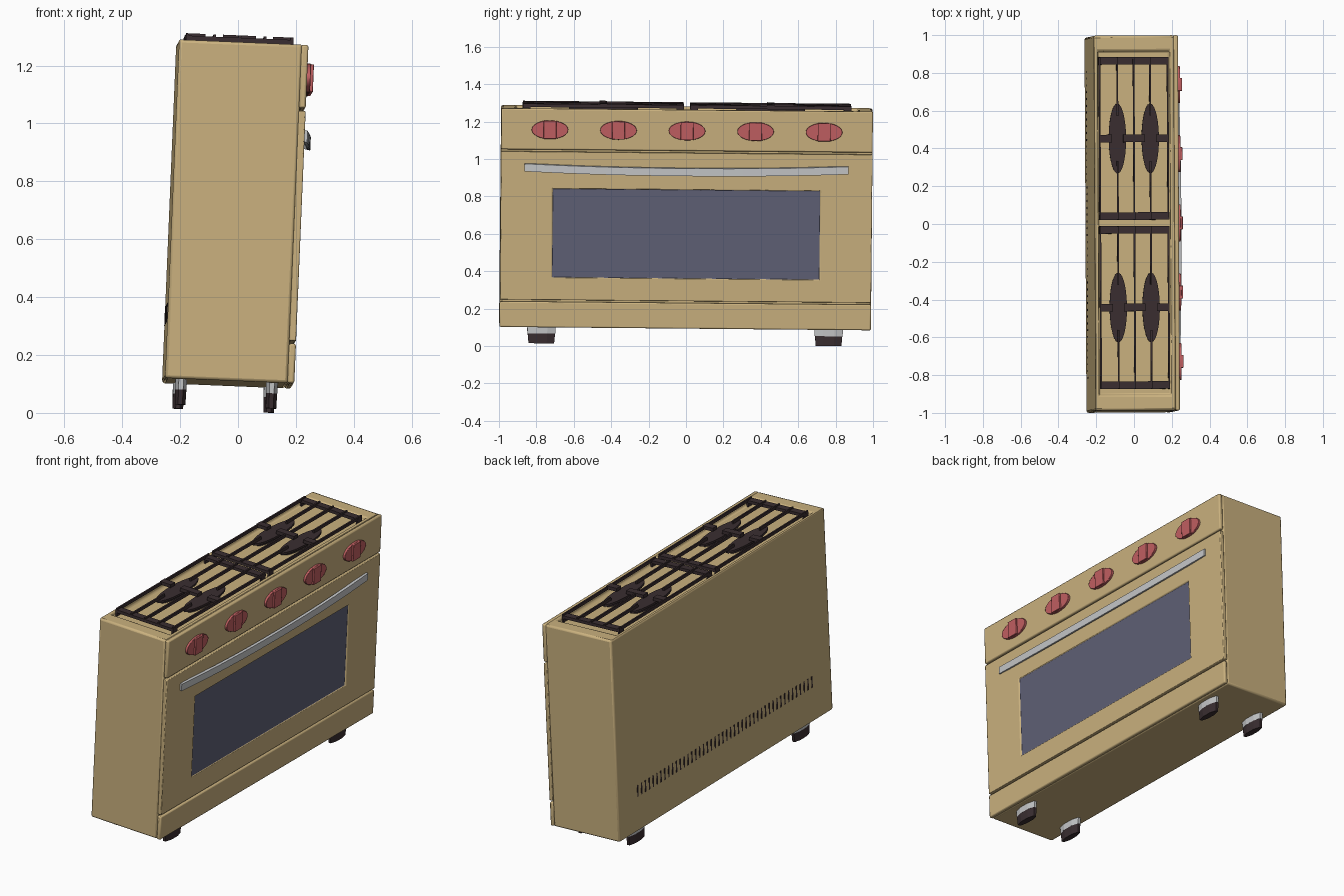
import bpy, bmesh, math
from mathutils import Matrix, Vector

if "Cube" in bpy.data.objects:
    bpy.data.objects.remove(bpy.data.objects["Cube"])


def material(name, rgb):
    m = bpy.data.materials.new(name)
    m.diffuse_color = (*rgb, 1)
    m.use_nodes = True
    m.node_tree.nodes["Principled BSDF"].inputs["Base Color"].default_value = m.diffuse_color
    return m


TAN = material("tan_enamel", (0.59, 0.44, 0.21))
GLASS = material("dark_glass", (0.115, 0.118, 0.18))
RED = material("red_knob", (0.53, 0.115, 0.12))
IRON = material("dark_iron", (0.042, 0.027, 0.03))
STEEL = material("steel", (0.56, 0.57, 0.58))
parts = []


def finish(name, bm, mats, bevel=0.0, smooth=True):
    bmesh.ops.recalc_face_normals(bm, faces=bm.faces)
    me = bpy.data.meshes.new(name)
    bm.to_mesh(me)
    bm.free()
    ob = bpy.data.objects.new(name, me)
    bpy.context.collection.objects.link(ob)
    for m in mats:
        me.materials.append(m)
    if bevel:
        b = ob.modifiers.new("bevel", "BEVEL")
        b.width, b.segments, b.limit_method = bevel, 2, "ANGLE"
    if smooth:
        bpy.context.view_layer.objects.active = ob
        ob.select_set(True)
        bpy.ops.object.shade_smooth_by_angle(angle=math.radians(35))
        ob.select_set(False)
    parts.append(ob)
    return ob


def add_box(bm, lo, hi):
    lo, hi = Vector(lo), Vector(hi)
    mat = Matrix.Translation((lo + hi) / 2) @ Matrix.Diagonal((*(hi - lo), 1))
    bmesh.ops.create_cube(bm, size=1, matrix=mat)


def add_disc(bm, centre, radii, depth, axis="Z", sides=32, taper=1.0):
    """Elliptic cylinder; radii are given along the two cross axes."""
    if axis == "X":   # radii = (y, z)
        mat = Matrix.Translation(centre) @ Matrix.Diagonal((1, *radii, 1)) @ Matrix.Rotation(math.pi / 2, 4, "Y")
    else:             # radii = (x, y)
        mat = Matrix.Translation(centre) @ Matrix.Diagonal((*radii, 1, 1)) @ Matrix.Rotation(math.pi / sides, 4, "Z")
    bmesh.ops.create_cone(bm, cap_ends=True, segments=sides, radius1=taper, radius2=1, depth=depth, matrix=mat)


def recessed_box(name, lo, hi, axis, rlo, rhi, depth, mats, bevel):
    """Box whose +axis face carries a rectangular recess; last material fills it."""
    bm = bmesh.new()
    add_box(bm, lo, hi)
    bm.normal_update()
    face = max(bm.faces, key=lambda f: f.normal[axis])
    bmesh.ops.inset_individual(bm, faces=[face], thickness=0.01)
    mid = face.calc_center_median()
    cross = [a for a in range(3) if a != axis]
    for v in face.verts:
        for a, l, h in zip(cross, rlo, rhi):
            v.co[a] = h if v.co[a] > mid[a] else l
    face = bmesh.ops.extrude_discrete_faces(bm, faces=[face])["faces"][0]
    for v in face.verts:
        v.co[axis] -= depth
    face.material_index = len(mats) - 1
    return finish(name, bm, mats, bevel)


HALF = 0.993
BACK, SEAM, FRONT = -0.232, 0.193, 0.215
BOTTOM, TOP = 0.103, 1.273

# Body with sunken cooktop
recessed_box("body", (BACK, -HALF, BOTTOM), (SEAM, HALF, TOP), 2,
             (-0.212, -0.91), (0.17, 0.91), 0.022, [TAN], 0.01)

# Front panels: drawer, door with window, control panel
for name, z0, z1 in (("lower_drawer", BOTTOM, 0.24), ("control_panel", 1.054, TOP)):
    bm = bmesh.new()
    add_box(bm, (SEAM - 0.002, -HALF, z0), (FRONT, HALF, z1))
    finish(name, bm, [TAN], 0.007)
recessed_box("oven_door", (SEAM - 0.002, -HALF, 0.25), (FRONT, HALF, 1.044), 0,
             (-0.716, 0.37), (0.716, 0.847), 0.008, [TAN, GLASS], 0.004)

# Bowed door handle: a flat strip swept along a shallow arc
bm = bmesh.new()
rings = []
N = 16
for i in range(N + 1):
    t = -1 + 2 * i / N
    bow = 1 - abs(t) ** 2.2
    x, z = FRONT + 0.004 + 0.016 * bow, 0.959 - 0.017 * bow
    rings.append([bm.verts.new((x + dx, t * 0.866, z + dz)) for dx, dz in
                  ((-0.008, 0.022), (0.006, 0.019), (0.006, -0.022), (-0.008, -0.019))])
for a, b in zip(rings, rings[1:]):
    for k in range(4):
        bm.faces.new((a[k], a[(k + 1) % 4], b[(k + 1) % 4], b[k]))
bm.faces.new(rings[0])
bm.faces.new(rings[-1])
finish("door_handle", bm, [STEEL])

# Control knobs with a vertical grip bar
for i in range(5):
    y = (i - 2) * 0.3665
    bm = bmesh.new()
    add_disc(bm, (FRONT + 0.006, y, 1.161), (0.098, 0.05), 0.014, "X")
    add_box(bm, (FRONT, y - 0.034, 1.113), (FRONT + 0.023, y + 0.034, 1.209))
    finish(f"knob_{i + 1}", bm, [RED], 0.002)

# Burners and grates, one set per side
BAR_X = (-0.203, -0.109, -0.022, 0.065, 0.158)
BURNER_X = (BAR_X[1], BAR_X[3])
for side, label in ((-1, "left"), (1, "right")):
    yc = side * 0.4475
    bm = bmesh.new()
    for x in BURNER_X:
        add_disc(bm, (x, yc, 1.259), (0.036, 0.15), 0.02)
        add_disc(bm, (x, yc, 1.272), (0.046, 0.185), 0.012)
    finish(f"burners_{label}", bm, [IRON])

    bm = bmesh.new()
    for x in BAR_X:                      # long bars, parted over each burner
        w = 0.0045
        spans = ((-0.43, -0.12), (0.12, 0.43)) if x in BURNER_X else ((-0.43, 0.43),)
        for a, b in spans:
            add_box(bm, (x - w, yc + a, 1.279), (x + w, yc + b, 1.297))
    for end in (-1, 1):                  # end bars
        y = yc + end * 0.411
        add_box(bm, (BAR_X[0] - 0.005, y - 0.02, 1.272), (BAR_X[4] + 0.005, y + 0.02, 1.289))
        for x in (BAR_X[0], BAR_X[4]):   # short legs down to the cooktop
            add_box(bm, (x - 0.005, y - 0.02, 1.25), (x + 0.005, y + 0.02, 1.28))
    for a, b in ((-0.207, -0.139), (-0.079, 0.035), (0.095, 0.162)):  # cross fingers
        add_box(bm, (a, yc - 0.02, 1.282), (b, yc + 0.02, 1.301))
    finish(f"grate_{label}", bm, [IRON], smooth=False)

# Feet: steel collar over a dark pad
for fx, xn in ((-0.175, "back"), (0.139, "front")):
    for fy, yn in ((-0.768, "left"), (0.768, "right")):
        bm = bmesh.new()
        add_disc(bm, (fx, fy, 0.088), (0.022, 0.083), 0.042, sides=8, taper=0.97)
        finish(f"foot_collar_{xn}_{yn}", bm, [STEEL], smooth=False)
        bm = bmesh.new()
        add_disc(bm, (fx, fy, 0.041), (0.021, 0.079), 0.052, sides=8, taper=0.94)
        finish(f"foot_pad_{xn}_{yn}", bm, [IRON], smooth=False)

# Vent slots low on the back
bm = bmesh.new()
for i in range(46):
    y = -0.81 + i * 0.036
    add_box(bm, (BACK - 0.0015, y - 0.005, 0.30), (BACK + 0.002, y + 0.005, 0.365))
finish("back_vents", bm, [IRON], smooth=False)

# The whole cooker leans slightly; tilt it, then centre it on the ground
tilt = (Matrix.Rotation(math.radians(0.3), 4, "Z") @ Matrix.Rotation(math.radians(-0.53), 4, "X")
        @ Matrix.Rotation(math.radians(2.4), 4, "Y"))
pts = [tilt @ v.co for ob in parts for v in ob.data.vertices]
mn = [min(p[k] for p in pts) for k in range(3)]
mx = [max(p[k] for p in pts) for k in range(3)]
move = Matrix.Translation((-(mn[0] + mx[0]) / 2, -(mn[1] + mx[1]) / 2, -mn[2]))
for ob in parts:
    ob.matrix_world = move @ tilt
